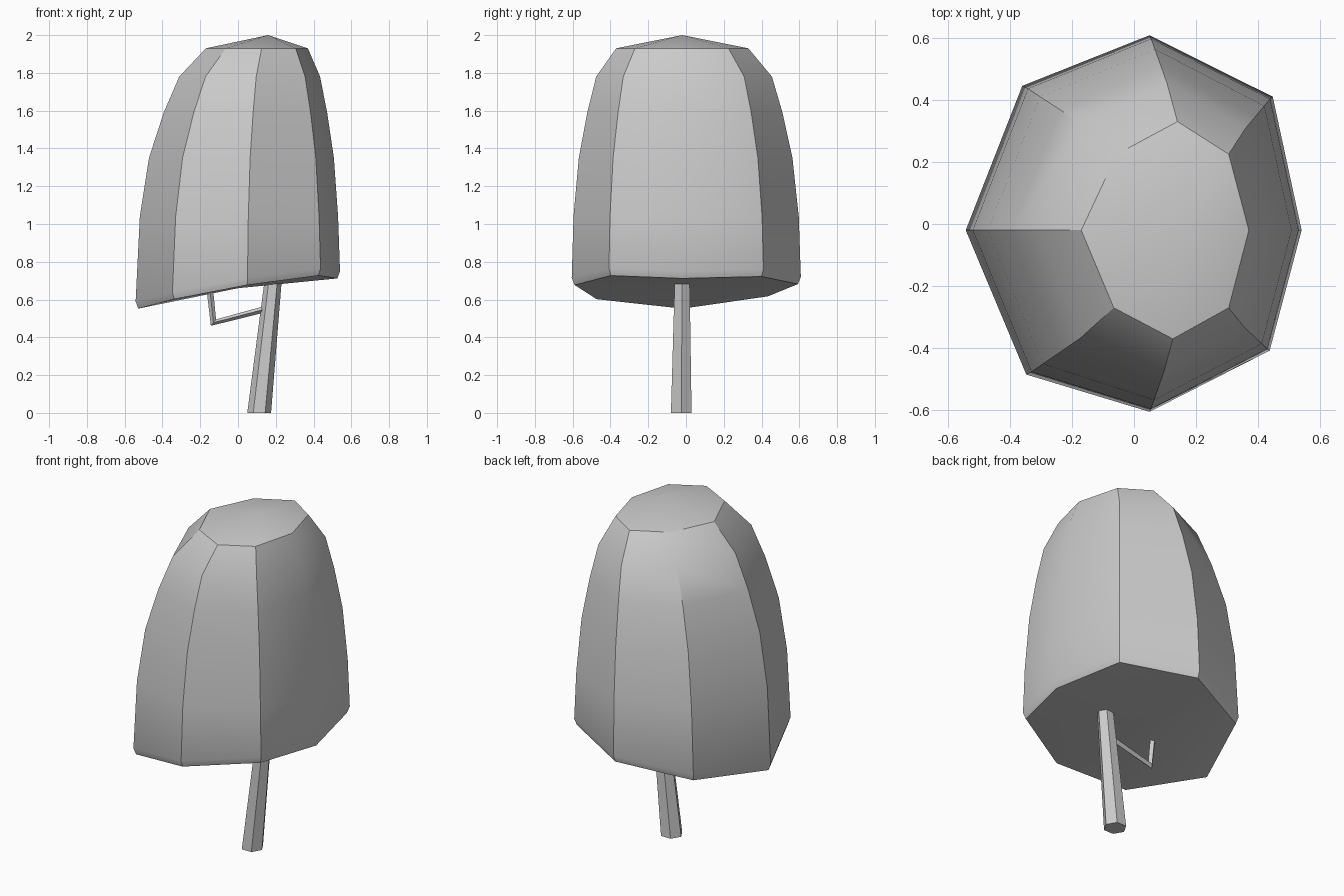
import bpy, bmesh, math
from mathutils import Vector

if "Cube" in bpy.data.objects:
    bpy.data.objects.remove(bpy.data.objects["Cube"])


def loft(name, rings, start=None, end=None):
    """Bridge rings of points; close ends with a fan to a point or a flat cap."""
    bm = bmesh.new()
    loops = [[bm.verts.new(p) for p in ring] for ring in rings]
    n = len(loops[0])
    for a, b in zip(loops, loops[1:]):
        for i in range(n):
            j = (i + 1) % n
            bm.faces.new((a[i], a[j], b[j], b[i]))
    for loop, tip in ((loops[0], start), (loops[-1], end)):
        if tip:
            t = bm.verts.new(tip)
            for i in range(n):
                bm.faces.new((loop[i], loop[(i + 1) % n], t))
        else:
            bm.faces.new(loop)
    bmesh.ops.recalc_face_normals(bm, faces=bm.faces)
    mesh = bpy.data.meshes.new(name)
    bm.to_mesh(mesh)
    bm.free()
    obj = bpy.data.objects.new(name, mesh)
    bpy.context.collection.objects.link(obj)
    return obj


def section(centre, u, v, sides):
    return [Vector(centre) + Vector(u) * math.cos(a) + Vector(v) * math.sin(a)
            for a in (2 * math.pi * i / sides for i in range(sides))]


# Canopy: eight ribs curving from a small top octagon to a slanted rim
top = [(.37, -.02), (.305, .225), (.14, .33), (-.055, .225),
       (-.17, -.02), (-.065, -.27), (.125, -.37), (.305, -.27)]
rim = [(.54, -.02, .75), (.447, .41, .76), (.05, .608, .72), (-.36, .445, .655),
       (-.542, -.02, .59), (-.347, -.485, .64), (.05, -.605, .715), (.437, -.408, .765)]
levels = [(0, 0, 1.93), (.38, .45, 1.78), (.6, .65, 1.59),
          (.81, .84, 1.35), (.94, .96, 1.04)]
rings = [[(t[0] + (r[0] - t[0]) * fx, t[1] + (r[1] - t[1]) * fy, z)
          for t, r in zip(top, rim)] for fx, fy, z in levels]
rings.append(rim)
rings.append([(x * .975, y * .975, z - .038) for x, y, z in rim])
canopy = loft("canopy", rings, start=(.16, -.02, 2.0), end=(0, -.02, .66))
canopy.select_set(True)
bpy.context.view_layer.objects.active = canopy
bpy.ops.object.shade_smooth_by_angle(angle=math.radians(30))

# Trunk: leaning, tapered hexagon
loft("trunk", [section(c, (r, 0, 0), (0, r, 0), 6)
               for c, r in (((.112, -.025, 0), .063), ((.188, -.02, .72), .045))])

# Branch: thin bent twig rising towards the canopy
path = [((.17, -.02, .556), (-.25, 0, .97)),
        ((-.13, -.02, .478), (.8, 0, 1.0)),
        ((-.147, -.02, .635), (1, 0, .1))]
loft("branch", [section(c, Vector(d) * .017, (0, .017, 0), 4) for c, d in path])
